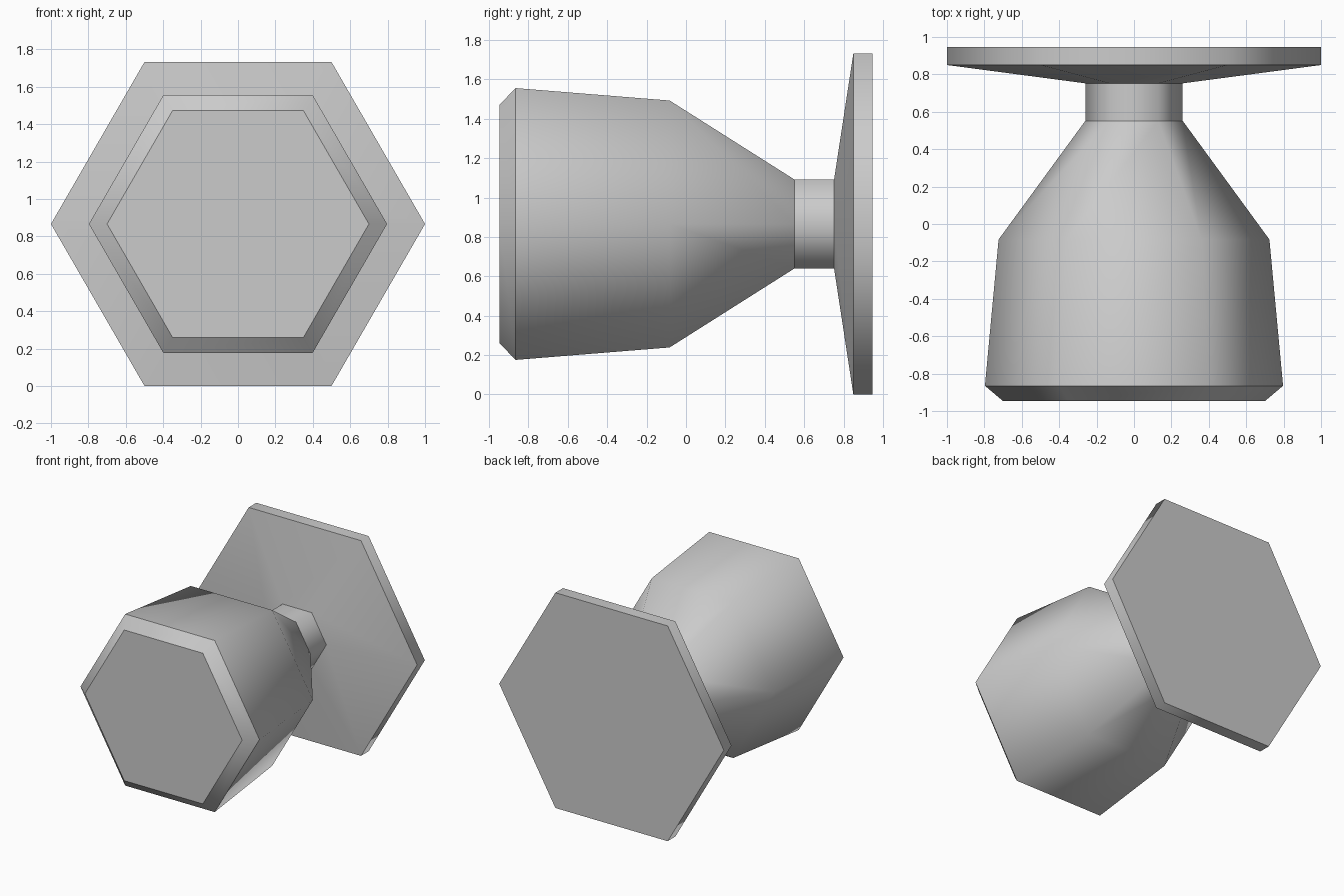
import bpy, bmesh
from math import cos, sin, pi, sqrt

if "Cube" in bpy.data.objects:
    bpy.data.objects.remove(bpy.data.objects["Cube"])

SIDES = 6
ZC = sqrt(3) / 2          # axis height, so the hexagonal plate rests on z = 0


def hex_turn(name, profile, cap_front=False, cap_back=False, soft=()):
    """Sweep (y, radius) profile round the y axis; rings not in soft stay sharp."""
    bm = bmesh.new()
    rings = [[bm.verts.new((r * cos(2 * pi * k / SIDES), y, ZC + r * sin(2 * pi * k / SIDES)))
              for k in range(SIDES)] for y, r in profile]
    for a, b in zip(rings, rings[1:]):
        for k in range(SIDES):
            n = (k + 1) % SIDES
            bm.faces.new((a[n], a[k], b[k], b[n])).smooth = True
    if cap_front:
        bm.faces.new(rings[0])
    if cap_back:
        bm.faces.new(rings[-1][::-1])
    for i, ring in enumerate(rings):
        if i not in soft:
            for k in range(SIDES):
                bm.edges.get((ring[k], ring[(k + 1) % SIDES])).smooth = False
    mesh = bpy.data.meshes.new(name)
    bm.to_mesh(mesh)
    bm.free()
    obj = bpy.data.objects.new(name, mesh)
    bpy.context.collection.objects.link(obj)
    return obj


# Chamfered grip tapering back to the neck
hex_turn("knob_grip", [(-0.947, 0.70), (-0.865, 0.797), (-0.083, 0.724), (0.552, 0.26)],
         cap_front=True, soft=(2,))
# Short straight stem
hex_turn("neck", [(0.552, 0.26), (0.752, 0.26)])
# Wall plate with sloped front
hex_turn("back_plate", [(0.752, 0.26), (0.85, 1.0), (0.947, 1.0)], cap_back=True)
